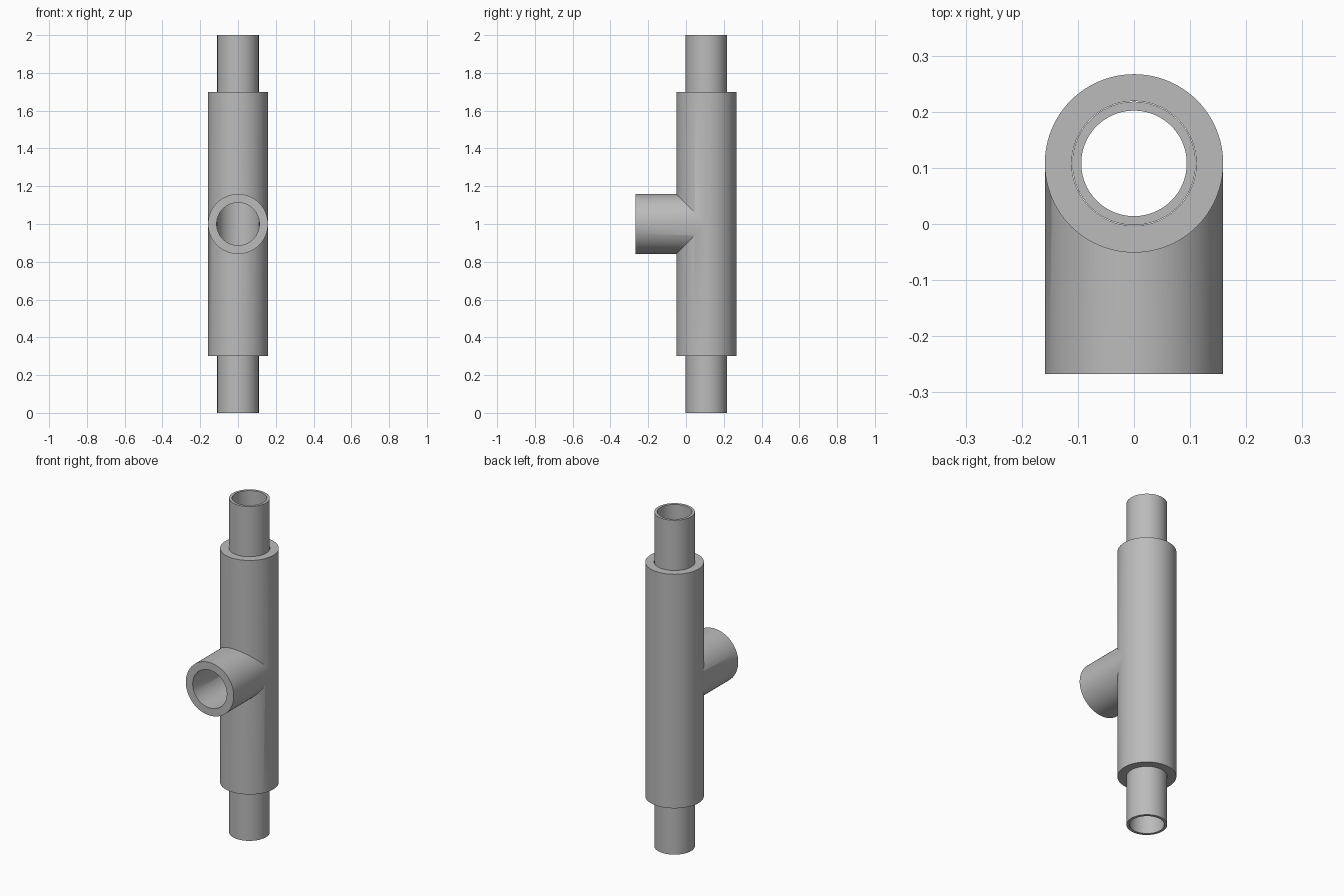
import bpy
import math

cube = bpy.data.objects.get("Cube")
if cube:
    bpy.data.objects.remove(cube)

AXIS_Y = 0.108      # centre line of the run
BODY_R = 0.159
BORE_R = 0.111
PIPE_OUT, PIPE_IN = 0.11, 0.094
SIDES = 96

grey = bpy.data.materials.new("plain grey")
grey.use_nodes = True
colour = (0.5, 0.5, 0.5, 1)
grey.diffuse_color = colour
grey.node_tree.nodes["Principled BSDF"].inputs["Base Color"].default_value = colour


def upright(name, radius, z0, z1):
    bpy.ops.mesh.primitive_cylinder_add(
        vertices=SIDES, radius=radius, depth=z1 - z0,
        location=(0, AXIS_Y, (z0 + z1) / 2))
    return finish(name)


def outlet(name, radius, y0, y1):
    bpy.ops.mesh.primitive_cylinder_add(
        vertices=SIDES, radius=radius, depth=y1 - y0,
        location=(0, (y0 + y1) / 2, 1), rotation=(math.pi / 2, 0, 0))
    return finish(name)


def finish(name):
    ob = bpy.context.object
    ob.name = name
    ob.data.materials.append(grey)
    return ob


def combine(target, tool, operation):
    mod = target.modifiers.new(operation.lower(), "BOOLEAN")
    mod.operation = operation
    mod.solver = "EXACT"
    mod.object = tool
    bpy.context.view_layer.objects.active = target
    bpy.ops.object.modifier_apply(modifier=mod.name)
    bpy.data.objects.remove(tool)


def smooth(ob):
    bpy.ops.object.select_all(action="DESELECT")
    ob.select_set(True)
    bpy.context.view_layer.objects.active = ob
    bpy.ops.object.shade_smooth_by_angle(angle=math.radians(30))


# Tee body: sleeve joined with the front outlet, then both bores cut
body = upright("tee_body", BODY_R, 0.3, 1.7)
combine(body, outlet("outlet", BODY_R - 0.0004, -0.267, AXIS_Y), "UNION")
combine(body, upright("run_bore", BORE_R, 0.2, 1.8), "DIFFERENCE")
combine(body, outlet("outlet_bore", BORE_R + 0.002, -0.4, AXIS_Y), "DIFFERENCE")
smooth(body)

# Thin pipes pushed into both ends of the sleeve
for name, z0, z1 in (("lower_pipe", 0, 0.55), ("upper_pipe", 1.45, 2)):
    pipe = upright(name, PIPE_OUT, z0, z1)
    combine(pipe, upright("pipe_bore", PIPE_IN, z0 - 0.1, z1 + 0.1), "DIFFERENCE")
    smooth(pipe)
